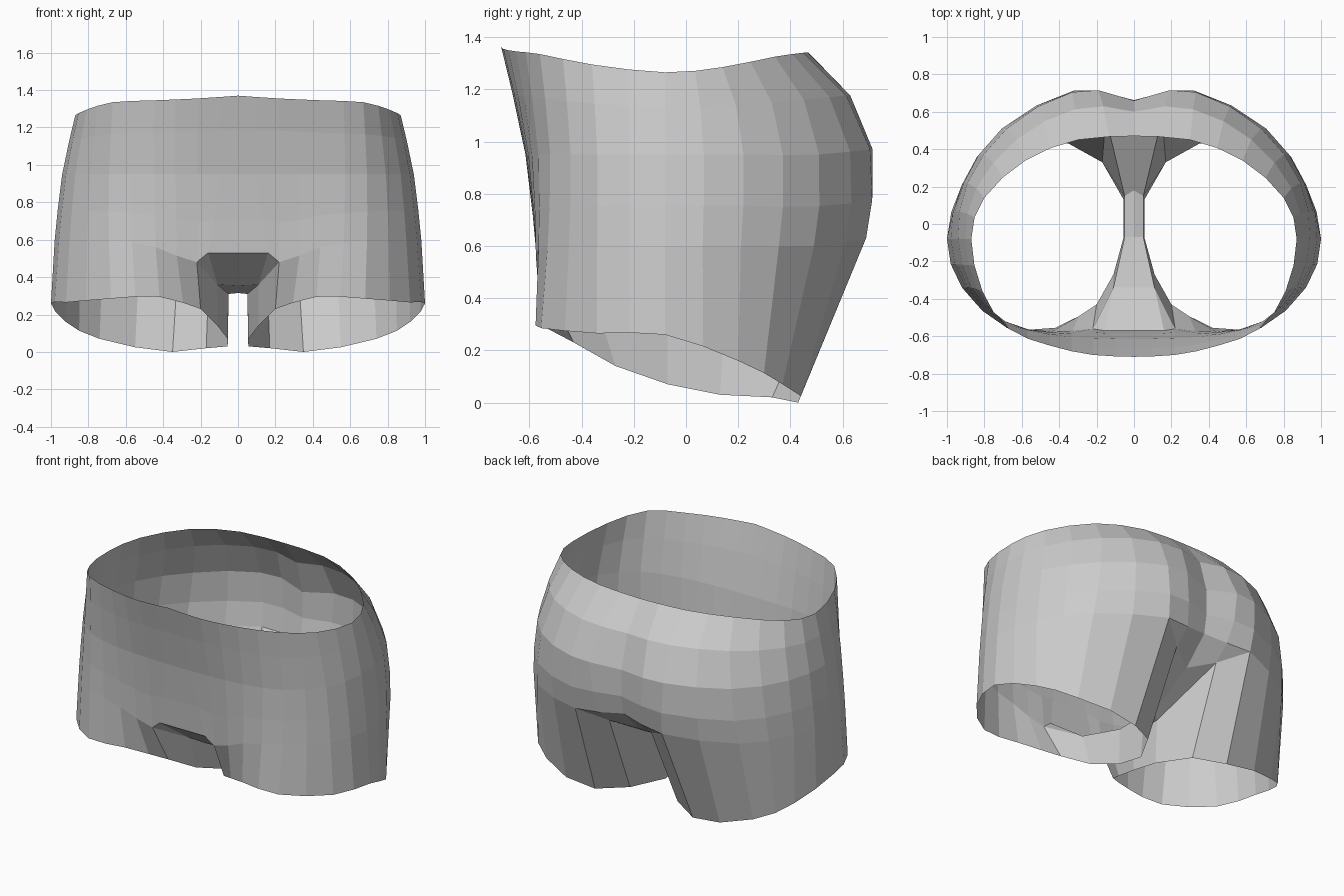
import bpy, bmesh
from mathutils import Vector

if "Cube" in bpy.data.objects:
    bpy.data.objects.remove(bpy.data.objects["Cube"])


def spline(a, b, c, d):
    """Catmull-Rom midpoint between b and c."""
    return (b + c) * 0.5625 - (a + d) * 0.0625


def refine(points):
    """Insert one smooth midpoint between neighbouring points."""
    p = [Vector(q) for q in points]
    out = []
    for i in range(len(p) - 1):
        before = p[i - 1] if i else p[0]
        after = p[i + 2] if i + 2 < len(p) else p[-1]
        out += [p[i], spline(before, p[i], p[i + 1], after)]
    return out + [p[-1]]


# Half outlines, front centre round to back centre
waist = refine([(0, -.71, 1.37), (.22, -.70, 1.355), (.45, -.65, 1.345), (.67, -.56, 1.335),
                (.81, -.36, 1.295), (.87, -.08, 1.265), (.80, .14, 1.285),
                (.58, .34, 1.325), (.30, .45, 1.34), (0, .47, 1.34)])
hip = refine([(0, -.615, .95), (.22, -.61, .95), (.45, -.59, .95), (.69, -.52, .95),
              (.87, -.34, .95), (.94, -.08, .95), (.89, .22, .95),
              (.68, .51, .95), (.33, .705, .97), (0, .66, .95)])
seat = refine([(0, -.57, .53), (.22, -.56, .48), (.44, -.575, .56), (.69, -.53, .6),
               (.90, -.34, .6), (.98, -.08, .6), (.92, .21, .6),
               (.72, .49, .6), (.31, .69, .63), (0, .64, .66)])
# Squarer front crotch edge and rounder buttocks beside the cleft
seat[1] = Vector((.16, -.57, .53))
hip[17] = Vector((.19, .715, .97))
seat[17] = Vector((.15, .67, .64))
# Outer part of the leg opening
cuff = refine([(.20, -.43, .23), (.42, -.555, .295), (.68, -.555, .285), (.92, -.34, .265),
               (1.0, -.08, .26), (.92, .20, .16), (.74, .37, .07), (.35, .43, 0)])
cuff[13] = Vector((.55, .44, .025))
# Crotch: centre line, strip edge and inner thigh hem, front to back
centre = [(0, -.34, .355), (0, -.07, .315), (0, .18, .33), (0, .48, .5)]
edge = [(.11, -.34, .36), (.05, -.07, .31), (.05, .15, .31), (.15, .57, .55)]
hem = [(.11, -.27, .14), (.055, -.07, .07), (.055, .13, .03), (.17, .33, .02)]

bm = bmesh.new()


def verts(points):
    return [bm.verts.new(p) for p in points]


def bridge(a, b):
    for i in range(len(a) - 1):
        bm.faces.new((a[i], a[i + 1], b[i + 1], b[i]))


# Body rows from waist to seat, the upper one fuller at the back
upper = [spline(w, w, h, s) for w, h, s in zip(waist, hip, seat)]
for p in upper:
    p.y += 0.06 * max(p.y, 0)
lower = [spline(w, h, s, s) for w, h, s in zip(waist, hip, seat)]
rows = [verts(r) for r in (waist, upper, hip, lower, seat)]
for a, b in zip(rows, rows[1:]):
    bridge(b, a)
top = rows[-1]

# Outer leg, crotch strip and inner thigh
cuff_v, centre_v, edge_v, hem_v = map(verts, (cuff, centre, edge, hem))
bridge(cuff_v, top[2:17])
bridge([top[2]] + edge_v + [top[16]], [cuff_v[0]] + hem_v + [cuff_v[-1]])
bridge(centre_v, edge_v)
bm.faces.new((top[0], top[1], edge_v[0], centre_v[0]))
bm.faces.new((top[1], top[2], edge_v[0]))
bm.faces.new((top[18], top[17], edge_v[3], centre_v[3]))
bm.faces.new((top[17], top[16], edge_v[3]))
bmesh.ops.recalc_face_normals(bm, faces=bm.faces)

mesh = bpy.data.meshes.new("shorts")
bm.to_mesh(mesh)
bm.free()
shorts = bpy.data.objects.new("shorts", mesh)
bpy.context.collection.objects.link(shorts)

# Other half
mirror = shorts.modifiers.new("mirror", "MIRROR")
mirror.use_clip = True
mirror.merge_threshold = 0.001
